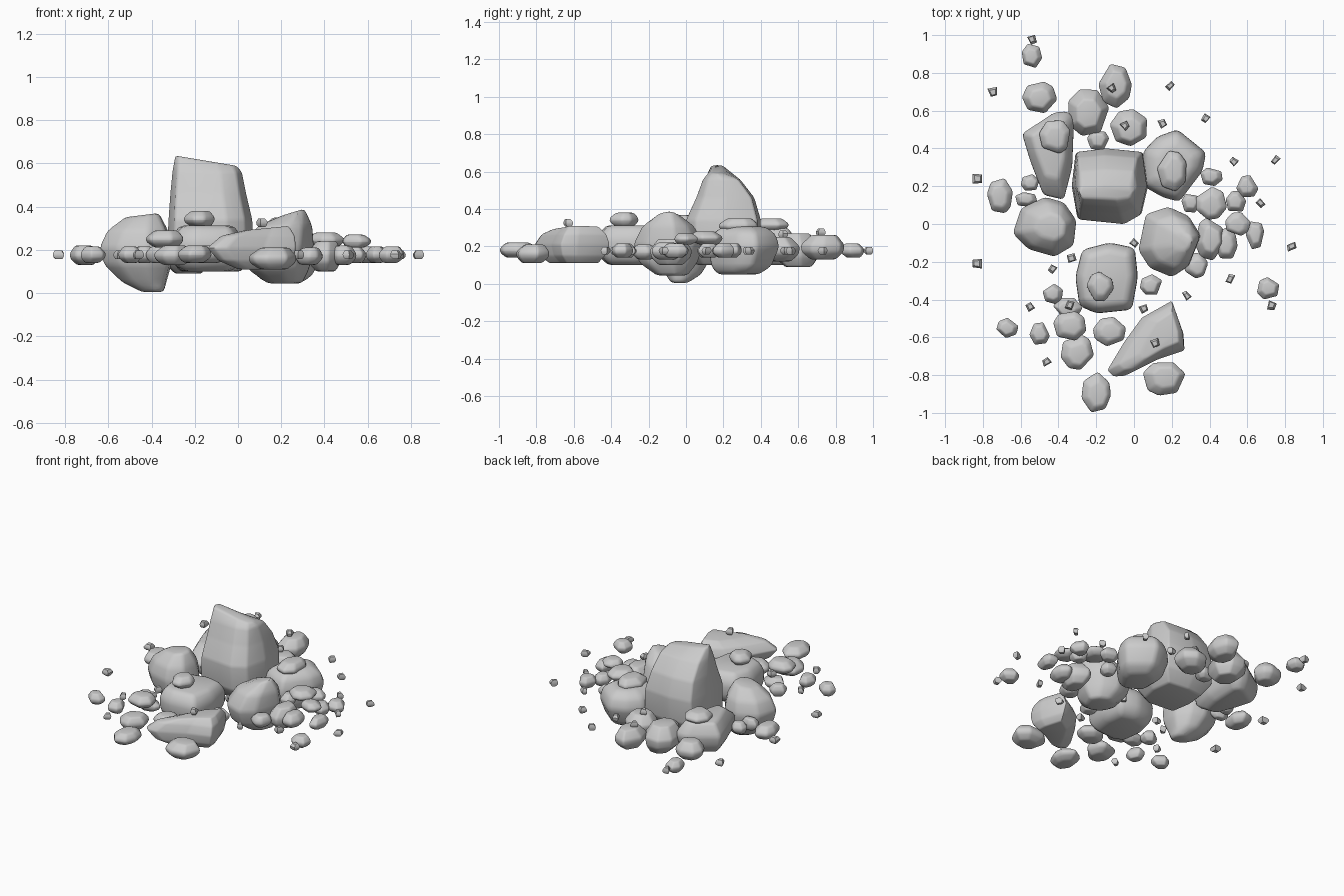
import bpy, bmesh, math, random


def rock(name, outline, rings, bevel=0.02, tilt=0.0):
    """Loft a top-view outline through rings (z, scale x, scale y, shift x, shift y), soften edges."""
    cx = (min(p[0] for p in outline) + max(p[0] for p in outline)) / 2
    cy = (min(p[1] for p in outline) + max(p[1] for p in outline)) / 2
    bm = bmesh.new()
    loops = []
    for i, (z, sx, sy, dx, dy) in enumerate(rings):
        t = tilt if i == len(rings) - 1 else 0
        loops.append([bm.verts.new((cx + dx + (x - cx) * sx, cy + dy + (y - cy) * sy,
                                    z + t * (x - cx))) for x, y in outline])
    n = len(outline)
    for a, b in zip(loops, loops[1:]):
        for k in range(n):
            bm.faces.new((a[k], a[(k + 1) % n], b[(k + 1) % n], b[k]))
    bm.faces.new(loops[0][::-1])
    bm.faces.new(loops[-1])
    bmesh.ops.recalc_face_normals(bm, faces=bm.faces[:])
    if bevel:
        bmesh.ops.bevel(bm, geom=bm.edges[:], offset=bevel, segments=2, profile=0.5,
                        affect='EDGES', clamp_overlap=True)
    mesh = bpy.data.meshes.new(name)
    bm.to_mesh(mesh)
    bm.free()
    ob = bpy.data.objects.new(name, mesh)
    bpy.context.collection.objects.link(ob)
    bpy.context.view_layer.objects.active = ob
    ob.select_set(True)
    bpy.ops.object.shade_smooth_by_angle(angle=math.radians(40))
    ob.select_set(False)


def blob(x, y, w, h, rng, n):
    """Irregular polygon filling a w by h box."""
    off = rng.uniform(0, 6.28)
    pts = []
    for k in range(n):
        a = off + (k + rng.uniform(-0.25, 0.25)) * math.tau / n
        pts.append((math.cos(a), math.sin(a)))
    x0, x1 = min(p[0] for p in pts), max(p[0] for p in pts)
    y0, y1 = min(p[1] for p in pts), max(p[1] for p in pts)
    return [(x + w * ((px - x0) / (x1 - x0) - 0.5), y + h * ((py - y0) / (y1 - y0) - 0.5))
            for px, py in pts]


def pebble(name, x, y, w, h, z0, z1, rng, n=6, bevel=0.007):
    d = z1 - z0
    s = lambda: rng.uniform(-0.06, 0.06) * w
    rock(name, blob(x, y, w, h, rng, n),
         [(z0, 0.58, 0.58, s(), s()), (z0 + 0.3 * d, 0.95, 0.95, 0, 0),
          (z0 + 0.6 * d, 1, 1, 0, 0), (z1, 0.6, 0.6, s(), s())], bevel)


# Tall central boulder with a ridge on top
rock("main_boulder",
     [(-.30, .02), (-.05, -.005), (.04, .045), (.075, .2), (.05, .385), (-.15, .405), (-.31, .385), (-.33, .2)],
     [(.10, .7, .7, 0, 0), (.18, 1, .95, 0, 0), (.34, .96, .98, 0, 0), (.46, .87, .76, -.01, .01),
      (.56, .8, .48, -.015, -.01), (.612, .72, .17, -.02, -.035)], .012, -.12)

# Large boulders around it
rock("left_boulder",
     [(-.645, -.05), (-.56, -.135), (-.42, -.175), (-.32, -.115), (-.305, .02), (-.37, .115), (-.47, .145), (-.6, .085)],
     [(.005, .32, .3, .08, -.02), (.05, .62, .62, .04, 0), (.13, .93, .92, .01, 0), (.21, 1, 1, 0, 0),
      (.29, .84, .86, .01, 0), (.36, .48, .45, .03, 0)], .02, .06)
rock("right_boulder",
     [(.02, -.14), (.08, -.235), (.2, -.285), (.29, -.225), (.355, -.06), (.29, .045), (.18, .095), (.06, .055)],
     [(.045, .5, .45, .03, .02), (.11, .87, .83, 0, 0), (.21, 1, 1, 0, 0), (.31, .78, .74, .03, 0),
      (.375, .33, .25, .07, 0)], .02, .1)
rock("back_right_boulder",
     [(.045, .2), (.15, .14), (.24, .115), (.365, .28), (.385, .38), (.23, .505), (.12, .465), (.045, .385)],
     [(.05, .52, .58, 0, -.03), (.09, .83, .84, 0, -.015), (.2, 1, 1, 0, 0), (.27, .87, .88, 0, 0),
      (.305, .55, .6, 0, 0)], .02)
rock("front_block",
     [(-.29, -.435), (-.2, -.475), (-.01, -.455), (.022, -.28), (.005, -.125), (-.13, -.097), (-.275, -.135), (-.312, -.28)],
     [(.10, .72, .72, 0, 0), (.15, .97, .97, 0, 0), (.25, 1, 1, 0, 0), (.312, .78, .78, 0, 0)], .025)
rock("front_slab",
     [(-.145, -.775), (-.11, -.81), (-.05, -.805), (.12, -.72), (.268, -.67), (.262, -.58), (.2, -.405), (.04, -.495),
      (-.055, -.625)],
     [(.11, .55, .65, .05, .01), (.15, .85, .88, .02, 0), (.21, 1, 1, 0, 0), (.265, .83, .86, .03, .01),
      (.30, .5, .6, .07, .02)], .012, .05)
rock("left_back_boulder",
     [(-.48, .15), (-.37, .125), (-.325, .3), (-.315, .56), (-.35, .6), (-.42, .595), (-.595, .48), (-.55, .33)],
     [(.1, .68, .68, 0, .02), (.15, .93, .93, 0, 0), (.22, 1, 1, 0, 0), (.30, .65, .65, 0, .03)], .018)

# Medium stones: x, y, width, depth, bottom, top
rng = random.Random(4)
stones = [
    (-.50, .67, .19, .17, .13, .25), (-.10, .73, .18, .24, .13, .26), (-.24, .59, .22, .25, .09, .27),
    (-.03, .51, .20, .20, .12, .25), (-.42, .46, .17, .18, .28, .35), (-.71, .15, .14, .19, .13, .22),
    (.20, .28, .16, .22, .27, .35), (.41, .11, .17, .18, .21, .28), (.55, .0, .14, .13, .21, .27),
    (.40, -.08, .16, .23, .10, .24), (.49, -.1, .12, .17, .13, .22), (-.18, -.33, .15, .16, .305, .38),
    (-.34, -.54, .18, .16, .21, .29), (-.30, -.68, .18, .19, .13, .22), (-.20, -.89, .16, .22, .14, .22),
    (.16, -.82, .23, .18, .11, .21), (-.13, -.57, .18, .16, .14, .22), (.33, -.22, .13, .14, .13, .21)]
for i, (x, y, w, h, z0, z1) in enumerate(stones):
    pebble(f"stone_{i + 1}", x, y, w, h, z0, z1, rng, 7, .011)

# Small pebbles: x, y, width, depth
pebbles = [
    (-.54, .89, .11, .13), (-.19, .44, .12, .10), (-.55, .22, .10, .09), (-.57, .13, .12, .08),
    (.41, .25, .12, .10), (.60, .20, .12, .12), (.54, .12, .11, .11), (.64, -.06, .10, .15),
    (.30, .11, .10, .10), (.71, -.34, .12, .12), (.09, -.32, .12, .11), (-.43, -.37, .11, .11),
    (-.35, -.44, .16, .10), (-.50, -.58, .11, .12), (-.67, -.55, .12, .11)]
for i, (x, y, w, h) in enumerate(pebbles):
    pebble(f"pebble_{i + 1}", x, y, w, h, .14, .215, rng)

# Tiny chips scattered on the ground layer, then a few resting on top
chips = [
    (-.54, .975), (-.75, .70), (-.83, .24), (-.83, -.21), (-.43, -.24), (-.33, -.18), (-.55, -.44),
    (-.46, -.73), (.19, .73), (.38, .56), (.15, .53), (.53, .33), (.75, .34), (.67, .11), (.835, -.12),
    (.51, -.29), (.73, -.43), (.28, -.38), (.05, -.45), (0, -.10)]
chips = [(x, y, .157) for x, y in chips]
chips += [(-.12, .72, .255), (-.05, .52, .245), (.11, -.63, .305), (-.34, -.43, .215)]
for i, (x, y, z) in enumerate(chips):
    pebble(f"chip_{i + 1}", x, y, .052, .052, z, z + .04, rng, 4, 0)
